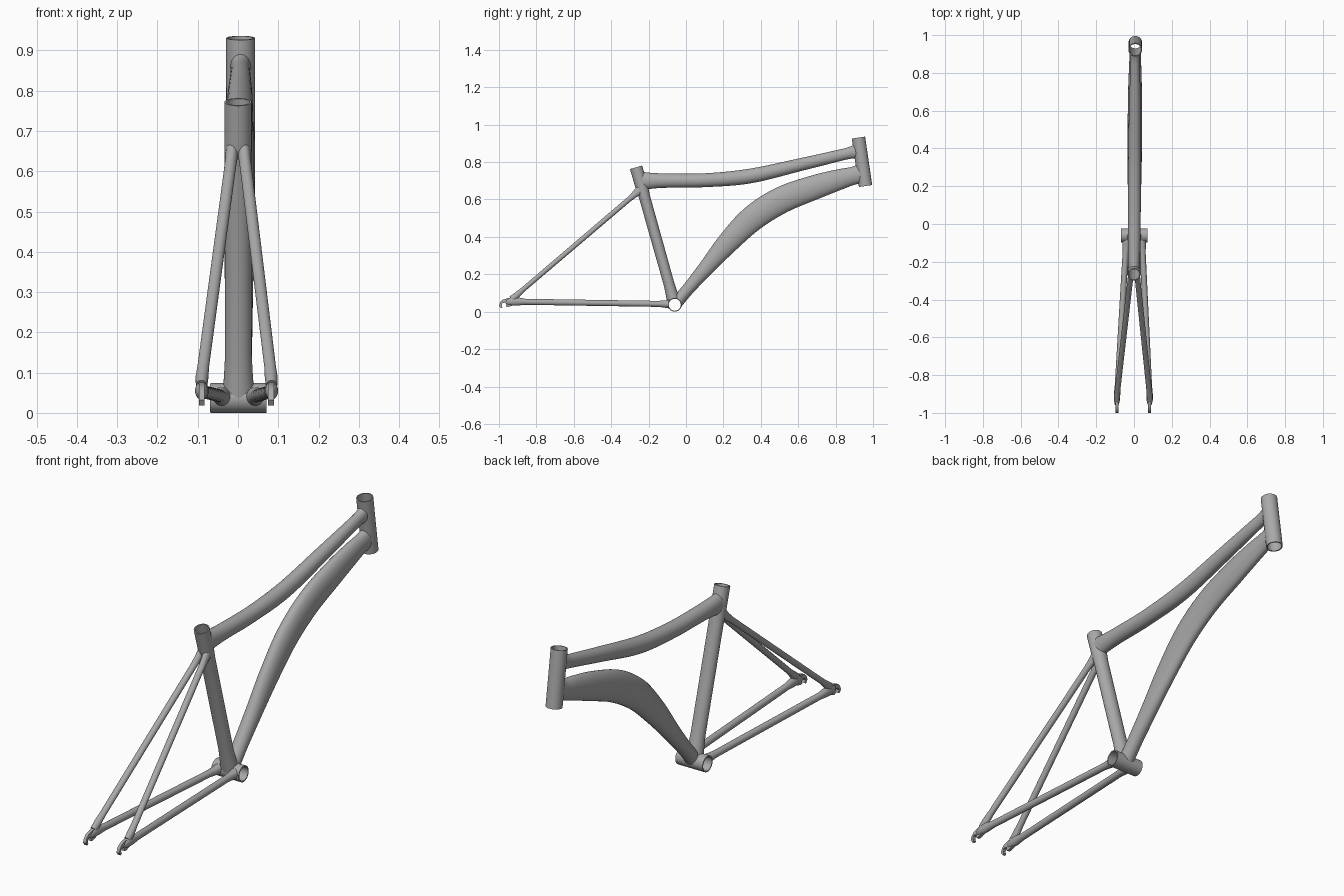
import bpy, bmesh, math
from mathutils import Vector

if "Cube" in bpy.data.objects:
    bpy.data.objects.remove(bpy.data.objects["Cube"], do_unlink=True)

grey = bpy.data.materials.new("bare_grey_metal")
grey.use_nodes = True
COLOUR = (0.4, 0.4, 0.4, 1)
grey.diffuse_color = COLOUR
grey.node_tree.nodes["Principled BSDF"].inputs["Base Color"].default_value = COLOUR

SIDES = 32
parts = []


def make_object(name, bm):
    bmesh.ops.recalc_face_normals(bm, faces=bm.faces)
    mesh = bpy.data.meshes.new(name)
    bm.to_mesh(mesh)
    bm.free()
    mesh.materials.append(grey)
    ob = bpy.data.objects.new(name, mesh)
    bpy.context.collection.objects.link(ob)
    return ob


def spline(stations, steps):
    """Smooth the stations (x, y, z, half height, half width)."""
    pts = [Vector(s) for s in stations]
    out = []
    for i in range(len(pts) - 1):
        a, b, c, d = (pts[max(i - 1, 0)], pts[i], pts[i + 1],
                      pts[min(i + 2, len(pts) - 1)])
        for k in range(steps):
            t = k / steps
            out.append(b + (c - a) * (t / 2)
                       + (a * 2 - b * 5 + c * 4 - d) * (t * t / 2)
                       + (b * 3 - a - c * 3 + d) * (t ** 3 / 2))
    return out + [pts[-1]]


def tube(name, stations, steps=1, ref=(1, 0, 0)):
    """Loft an oval tube through the stations."""
    pts = spline(stations, steps) if steps > 1 else [Vector(s) for s in stations]
    bm = bmesh.new()
    rings = []
    for i, p in enumerate(pts):
        ahead, behind = pts[min(i + 1, len(pts) - 1)], pts[max(i - 1, 0)]
        along = (Vector(ahead[:3]) - Vector(behind[:3])).normalized()
        wide = Vector(ref)
        wide = (wide - along * wide.dot(along)).normalized()
        high = along.cross(wide)
        ring = []
        for k in range(SIDES):
            a = 2 * math.pi * k / SIDES
            ring.append(bm.verts.new(Vector(p[:3]) + wide * p[4] * math.cos(a)
                                     + high * p[3] * math.sin(a)))
        rings.append(ring)
    for r, s in zip(rings, rings[1:]):
        for k in range(SIDES):
            j = (k + 1) % SIDES
            bm.faces.new((r[k], r[j], s[j], s[k]))
    bm.faces.new(rings[0])
    bm.faces.new(rings[-1])
    return make_object(name, bm)


def centre_tube(name, stations, steps=1):
    parts.append(tube(name, [(0, *s) for s in stations], steps))


def straight(name, a, b, radius, ref=(1, 0, 0)):
    return tube(name, [(*a, radius, radius), (*b, radius, radius)], 1, ref)


# Head tube and bottom bracket shell
HEAD_TOP, HEAD_LOW = Vector((0, 0.922, 0.931)), Vector((0, 0.96, 0.672))
SEAT_TOP, SHELL = Vector((0, -0.267, 0.772)), Vector((0, -0.06, 0.037))
ACROSS = Vector((0.07, 0, 0))
parts.append(straight("head_tube", HEAD_TOP, HEAD_LOW, 0.036))
parts.append(straight("bottom_bracket_shell", SHELL - ACROSS, SHELL + ACROSS,
                      0.037, (0, 1, 0)))

# Seat tube with a thicker collar at the top
centre_tube("seat_tube", [
    (-0.267, 0.772, 0.034, 0.034), (-0.243, 0.69, 0.034, 0.034),
    (-0.232, 0.65, 0.033, 0.034), (-0.222, 0.615, 0.03, 0.033),
    (-0.09, 0.145, 0.029, 0.033), (-0.075, 0.09, 0.033, 0.036),
    (-0.06, 0.037, 0.036, 0.04)])

# Curved top tube, flared where it meets its neighbours
centre_tube("top_tube", [
    (-0.245, 0.698, 0.052, 0.031), (-0.19, 0.7, 0.043, 0.032),
    (-0.1, 0.701, 0.038, 0.033), (0.1, 0.703, 0.037, 0.034),
    (0.34, 0.725, 0.039, 0.034), (0.61, 0.786, 0.034, 0.031),
    (0.8, 0.831, 0.031, 0.026), (0.88, 0.85, 0.032, 0.024),
    (0.932, 0.862, 0.048, 0.028)], 6)

# Deep arched down tube
centre_tube("down_tube", [
    (-0.06, 0.037, 0.034, 0.034), (0.01, 0.12, 0.033, 0.033),
    (0.105, 0.23, 0.042, 0.034), (0.225, 0.37, 0.058, 0.036),
    (0.357, 0.5, 0.069, 0.038), (0.51, 0.597, 0.071, 0.038),
    (0.687, 0.665, 0.065, 0.037), (0.82, 0.707, 0.055, 0.033),
    (0.895, 0.727, 0.048, 0.03), (0.945, 0.74, 0.054, 0.03)], 6)

# Dropout plate outline (y, z), with a slot open at the bottom
DROPOUT = [(-0.92, 0.075), (-0.955, 0.072), (-0.98, 0.064), (-0.994, 0.05),
           (-1, 0.032), (-0.99, 0.018), (-0.981, 0.022), (-0.986, 0.035),
           (-0.981, 0.046), (-0.969, 0.048), (-0.961, 0.04), (-0.962, 0.028),
           (-0.95, 0.025), (-0.92, 0.035)]

for side, label in ((1, "left"), (-1, "right")):
    # Chain stay
    parts.append(tube(label + "_chain_stay", [
        (side * x, y, z, h, w) for x, y, z, h, w in (
            (0.04, -0.06, 0.04, 0.028, 0.026), (0.043, -0.115, 0.041, 0.019, 0.019),
            (0.045, -0.15, 0.042, 0.016, 0.016), (0.084, -0.86, 0.053, 0.016, 0.015),
            (0.086, -0.9, 0.055, 0.022, 0.017), (0.087, -0.935, 0.055, 0.022, 0.016),
            (0.087, -0.955, 0.053, 0.016, 0.011), (0.087, -0.962, 0.053, 0.01, 0.006))]))
    # Seat stay
    parts.append(tube(label + "_seat_stay", [
        (side * x, y, z, h, w) for x, y, z, h, w in (
            (0.014, -0.235, 0.66, 0.028, 0.016), (0.017, -0.272, 0.629, 0.018, 0.015),
            (0.02, -0.3, 0.605, 0.014, 0.0145), (0.083, -0.875, 0.115, 0.013, 0.0145),
            (0.086, -0.905, 0.088, 0.017, 0.016), (0.087, -0.93, 0.066, 0.02, 0.014))]))
    # Dropout
    bm = bmesh.new()
    face = bm.faces.new([bm.verts.new((side * 0.086 - 0.007, y, z)) for y, z in DROPOUT])
    grown = bmesh.ops.extrude_face_region(bm, geom=[face])["geom"]
    bmesh.ops.translate(bm, vec=(0.014, 0, 0),
                        verts=[v for v in grown if isinstance(v, bmesh.types.BMVert)])
    parts.append(make_object(label + "_dropout", bm))

# Bore out the head tube, the seat tube and the shell
head_dir = (HEAD_TOP - HEAD_LOW).normalized() * 0.05
seat_dir = (SEAT_TOP - SHELL).normalized()
cutters = [
    straight("head_bore", HEAD_TOP + head_dir, HEAD_LOW - head_dir, 0.031),
    straight("seat_bore", SEAT_TOP + seat_dir * 0.05, SEAT_TOP - seat_dir * 0.2, 0.0285),
    straight("shell_bore", SHELL - ACROSS * 1.5, SHELL + ACROSS * 1.5, 0.032, (0, 1, 0))]
for ob in parts:
    if "dropout" in ob.name:
        continue
    for cutter in cutters:
        cutter.hide_render = True
        cut = ob.modifiers.new("bore", "BOOLEAN")
        cut.operation = "DIFFERENCE"
        cut.solver = "EXACT"
        cut.object = cutter
bpy.context.view_layer.update()
for ob in parts:
    bpy.context.view_layer.objects.active = ob
    for mod in list(ob.modifiers):
        bpy.ops.object.modifier_apply(modifier=mod.name)
for cutter in cutters:
    bpy.data.objects.remove(cutter, do_unlink=True)

# Slight yaw of the whole frame, then smooth shading
bpy.ops.object.select_all(action="DESELECT")
for ob in parts:
    for v in ob.data.vertices:
        v.co.x += 0.0015 + 0.0055 * v.co.y
    ob.select_set(True)
bpy.context.view_layer.objects.active = parts[0]
bpy.ops.object.shade_smooth_by_angle(angle=math.radians(35))
